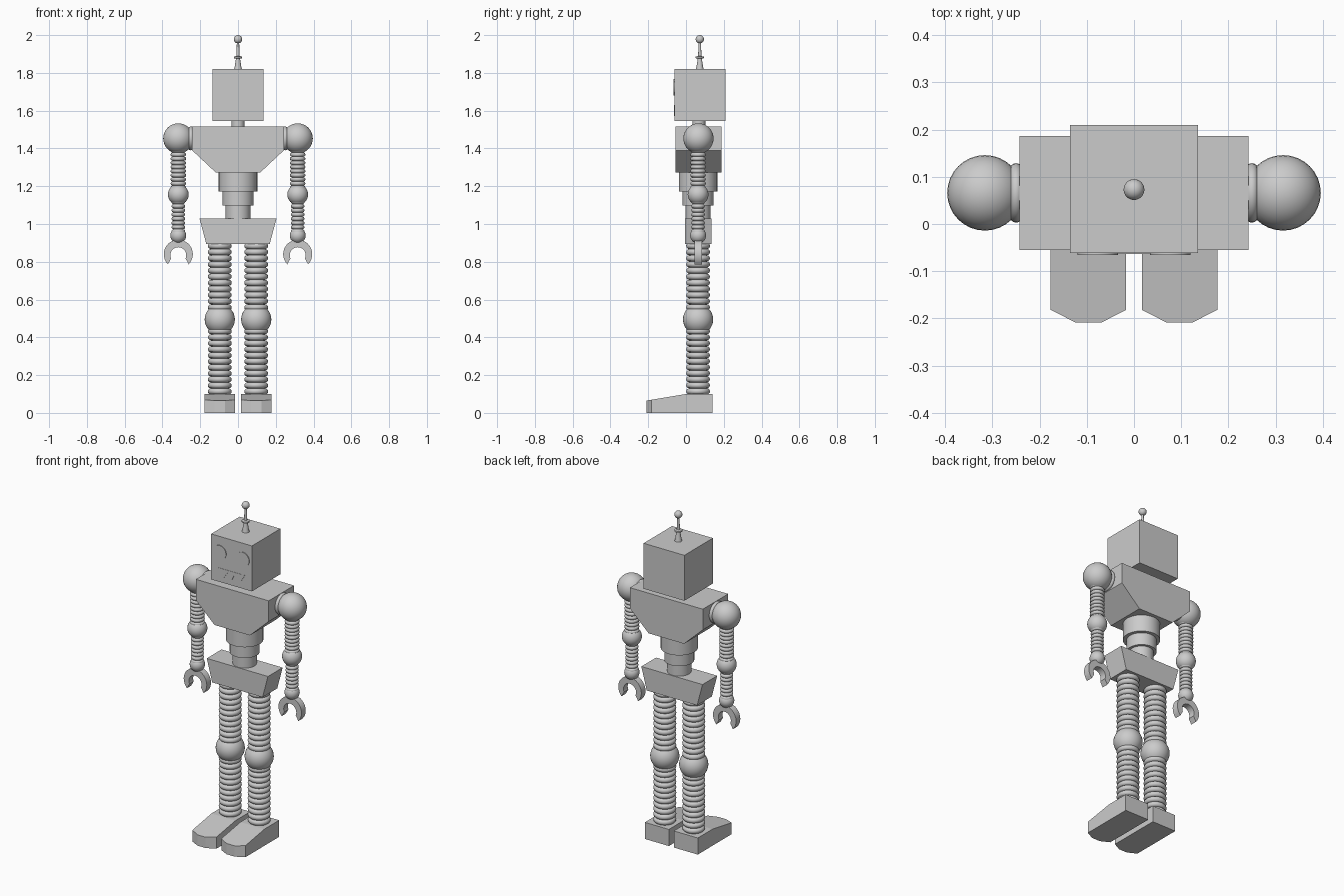
import bpy, bmesh
from math import sin, cos, pi, radians, atan2
from mathutils import Matrix

if "Cube" in bpy.data.objects:
    bpy.data.objects.remove(bpy.data.objects["Cube"])

YC = 0.064   # body axis in depth


def finish(name, bm, smooth=False):
    bmesh.ops.recalc_face_normals(bm, faces=bm.faces)
    me = bpy.data.meshes.new(name)
    bm.to_mesh(me)
    bm.free()
    ob = bpy.data.objects.new(name, me)
    bpy.context.collection.objects.link(ob)
    if smooth:
        bpy.ops.object.select_all(action='DESELECT')
        ob.select_set(True)
        bpy.context.view_layer.objects.active = ob
        bpy.ops.object.shade_smooth_by_angle(angle=radians(40))
    return ob


def prism(name, pts, y0, y1, smooth=False):
    """Extrude an x-z outline from y0 to y1."""
    bm = bmesh.new()
    face = bm.faces.new([bm.verts.new((x, y0, z)) for x, z in pts])
    ext = bmesh.ops.extrude_face_region(bm, geom=[face])
    vs = [v for v in ext['geom'] if isinstance(v, bmesh.types.BMVert)]
    bmesh.ops.translate(bm, verts=vs, vec=(0, y1 - y0, 0))
    return finish(name, bm, smooth)


def lathe(name, profile, x, y, segs=32):
    """Spin a (radius, z) profile about a vertical axis, with flat caps."""
    bm = bmesh.new()
    rings = [[bm.verts.new((x + r * cos(2 * pi * i / segs), y + r * sin(2 * pi * i / segs), z))
              for i in range(segs)] for r, z in profile]
    for a, b in zip(rings, rings[1:]):
        for i in range(segs):
            j = (i + 1) % segs
            bm.faces.new((a[i], a[j], b[j], b[i]))
    bm.faces.new(rings[0])
    bm.faces.new(rings[-1])
    return finish(name, bm, True)


def ball(name, loc, r):
    bm = bmesh.new()
    bmesh.ops.create_uvsphere(bm, u_segments=32, v_segments=16, radius=r,
                              matrix=Matrix.Translation(loc))
    return finish(name, bm, True)


def ribbed(name, x, z0, z1, r, count):
    """Stack of rounded rings."""
    pitch = (z1 - z0) / count
    m = pitch / 2
    prof = []
    for k in range(count):
        zc = z0 + pitch * (k + 0.5)
        for i in range(6):
            a = -pi / 2 + pi * i / 6
            prof.append((r - m + m * cos(a), zc + m * sin(a)))
    prof.append((r - m, z1))
    return lathe(name, prof, x, YC)


# Head and face
prism("head", [(-.136, 1.546), (.136, 1.546), (.136, 1.82), (-.136, 1.82)], -.062, .21)
for s, side in ((-1, "right"), (1, "left")):
    prism(side + "_eye", [(s * .077 + .043 * cos(2 * pi * i / 32), 1.724 + .043 * sin(2 * pi * i / 32))
                          for i in range(32)], -.066, -.055, True)
prism("mouth", [(-.09, 1.63), (-.055, 1.572), (-.022, 1.62), (0, 1.572),
                (.022, 1.62), (.055, 1.572), (.09, 1.63)], -.0635, -.055)

# Antenna and neck
lathe("antenna", [(.021, 1.818), (.017, 1.835), (.011, 1.875), (.022, 1.878), (.022, 1.886),
                  (.009, 1.889), (.006, 1.965)], 0, .073, 20)
ball("antenna_tip", (0, .073, 1.978), .022)
lathe("neck", [(.034, 1.51), (.034, 1.55)], 0, YC + .004)

# Torso
prism("chest", [(-.243, 1.515), (-.243, 1.39), (-.118, 1.273),
                (.118, 1.273), (.243, 1.39), (.243, 1.515)], -.055, .187)
for n, r, z0, z1 in (("upper", .102, 1.172, 1.275), ("middle", .082, 1.098, 1.174),
                     ("lower", .066, 1.028, 1.1)):
    lathe(n + "_waist", [(r, z0), (r, z1)], 0, YC)
prism("pelvis", [(-.168, .895), (.168, .895), (.204, 1.03), (-.204, 1.03)], -.006, .134)


def claw(name, x):
    """Open hook: outer arc joined to a smaller inner arc at pointed tips."""
    n = 24
    a0, a1 = radians(-136), radians(-44)
    span = 2 * pi - (a1 - a0)
    outer = [(x + .077 * cos(a1 + span * i / n), .84 + .077 * sin(a1 + span * i / n))
             for i in range(n + 1)]
    b0, b1 = radians(205), radians(-25)
    inner = [(x + .042 * cos(b0 + (b1 - b0) * i / n), .835 + .042 * sin(b0 + (b1 - b0) * i / n))
             for i in range(n + 1)]
    prism(name, outer + inner, YC - .02, YC + .02, True)


def shoulder_collar(name, x):
    bm = bmesh.new()
    rot = Matrix.Translation((x, YC + .002, 1.453)) @ Matrix.Rotation(pi / 2, 4, 'Y')
    prof = [(.05 + .013 * cos(-pi / 2 + pi * i / 8), .013 * sin(-pi / 2 + pi * i / 8)) for i in range(9)]
    rings = [[bm.verts.new(rot @ Matrix.Rotation(2 * pi * k / 32, 4, 'Z').to_4x4()
                           @ Matrix.Translation((r, 0, z)).to_translation())
              for k in range(32)] for r, z in prof]
    for a, b in zip(rings, rings[1:]):
        for k in range(32):
            j = (k + 1) % 32
            bm.faces.new((a[k], a[j], b[j], b[k]))
    bm.faces.new(rings[0])
    bm.faces.new(rings[-1])
    finish(name, bm, True)


def foot(name, x):
    """Shoe block with chamfered toe and sloping instep."""
    outline = [(-.08, .14), (-.08, 0), (-.08, -.182), (-.027, -.209),
               (.027, -.209), (.08, -.182), (.08, 0), (.08, .14)]
    bm = bmesh.new()
    low = [bm.verts.new((x + u, v, 0)) for u, v in outline]
    top = [bm.verts.new((x + u, v, .1 + min(0, v) * .167)) for u, v in outline]
    for i in range(8):
        j = (i + 1) % 8
        bm.faces.new((low[i], low[j], top[j], top[i]))
    bm.faces.new(low)
    bm.faces.new((top[0], top[1], top[6], top[7]))
    bm.faces.new(top[1:7])
    finish(name, bm)


# Arms and legs, both sides
for s, side in ((-1, "right"), (1, "left")):
    ax, lx = s * .316, s * .0965
    shoulder_collar(side + "_shoulder_collar", s * .25)
    ball(side + "_shoulder", (ax, YC + .002, 1.453), .08)
    ribbed(side + "_upper_arm", ax, 1.16, 1.4, .041, 11)
    ball(side + "_elbow", (ax, YC, 1.156), .055)
    ribbed(side + "_forearm", ax, .95, 1.15, .036, 9)
    ball(side + "_wrist", (ax, YC, .939), .042)
    claw(side + "_claw", ax)
    ribbed(side + "_thigh", lx, .51, .9, .063, 12)
    ball(side + "_knee", (lx, YC, .495), .08)
    ribbed(side + "_shin", lx, .098, .48, .063, 12)
    foot(side + "_foot", lx)
